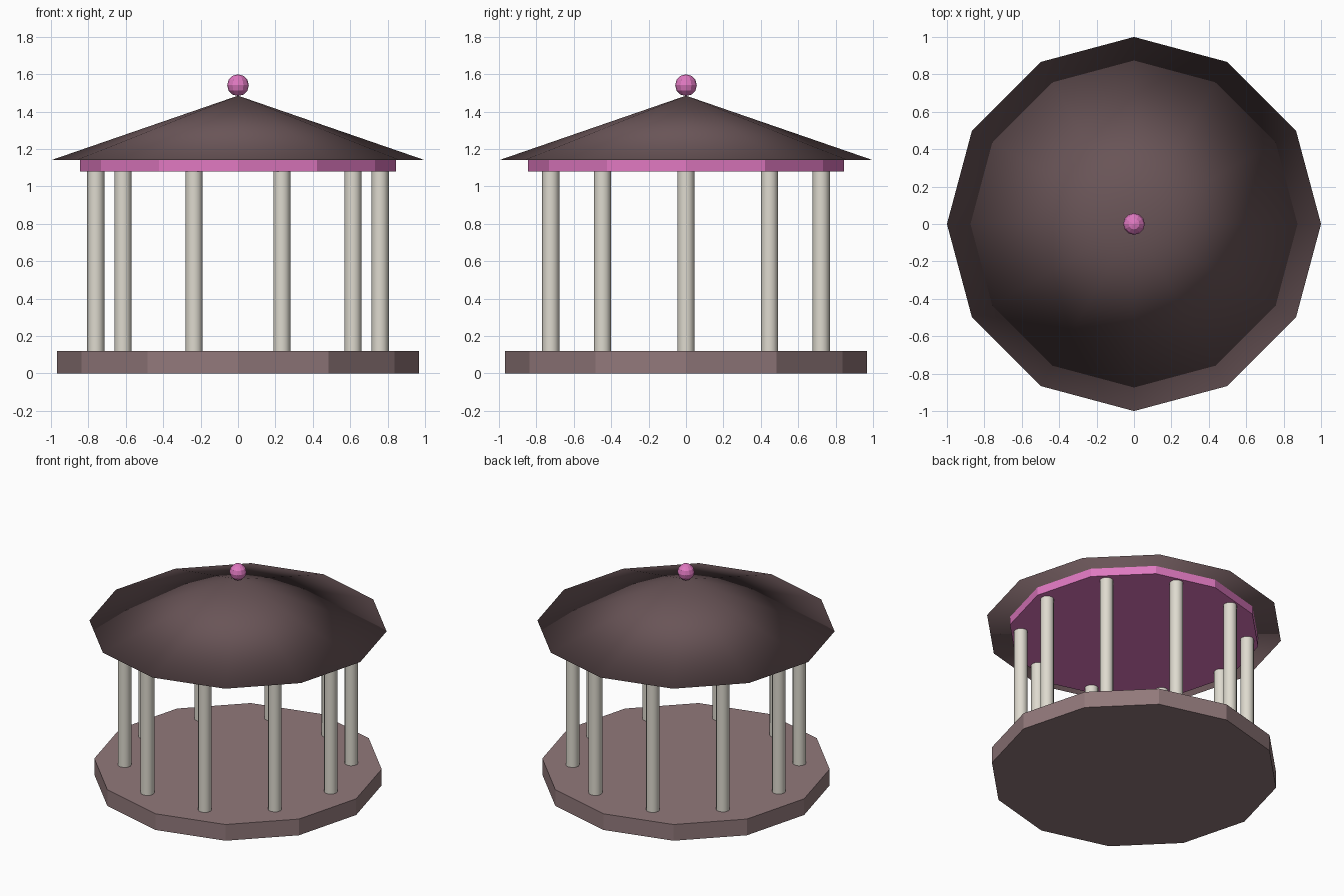
import bpy
import math

cube = bpy.data.objects.get("Cube")
if cube:
    bpy.data.objects.remove(cube, do_unlink=True)


def material(name, colour):
    m = bpy.data.materials.new(name)
    m.use_nodes = True
    rgba = (*colour, 1.0)
    m.diffuse_color = rgba
    m.node_tree.nodes["Principled BSDF"].inputs["Base Color"].default_value = rgba
    return m


stone = material("dusty mauve stone", (0.285, 0.19, 0.197))
tile = material("dark brown roof", (0.141, 0.089, 0.095))
pink = material("bright pink", (0.74, 0.19, 0.53))
ivory = material("ivory", (0.73, 0.70, 0.62))


def finish(name, mat):
    obj = bpy.context.object
    obj.name = name
    obj.data.name = name
    obj.data.materials.append(mat)
    return obj


def drum(name, mat, radius, bottom, top, sides, x=0.0, y=0.0):
    """Upright prism between two heights."""
    bpy.ops.mesh.primitive_cylinder_add(
        vertices=sides, radius=radius, depth=top - bottom,
        location=(x, y, (bottom + top) / 2))
    return finish(name, mat)


SIDES = 12
FLOOR_TOP, BEAM_BOTTOM, EAVES, APEX = 0.12, 1.08, 1.14, 1.485

# Twelve-sided floor and ring beam
drum("floor", stone, 0.967, 0.0, FLOOR_TOP, SIDES)
drum("ring_beam", pink, 0.845, BEAM_BOTTOM, EAVES, SIDES)

# Circle of columns
COLUMNS = 10
for i in range(COLUMNS):
    a = math.tau * i / COLUMNS
    drum(f"column_{i + 1}", ivory, 0.046, FLOOR_TOP, BEAM_BOTTOM, 12,
         0.76 * math.cos(a), 0.76 * math.sin(a))
    bpy.ops.object.shade_smooth_by_angle(angle=math.radians(40))

# Wide conical roof, softly shaded all over
bpy.ops.mesh.primitive_cone_add(
    vertices=SIDES, radius1=1.0, radius2=0.0, depth=APEX - EAVES,
    location=(0, 0, (EAVES + APEX) / 2))
finish("roof", tile)
bpy.ops.object.shade_smooth()

# Faceted ball on the peak
bpy.ops.mesh.primitive_uv_sphere_add(
    segments=12, ring_count=6, radius=0.058, location=(0, 0, 1.541))
finish("finial_ball", pink)
